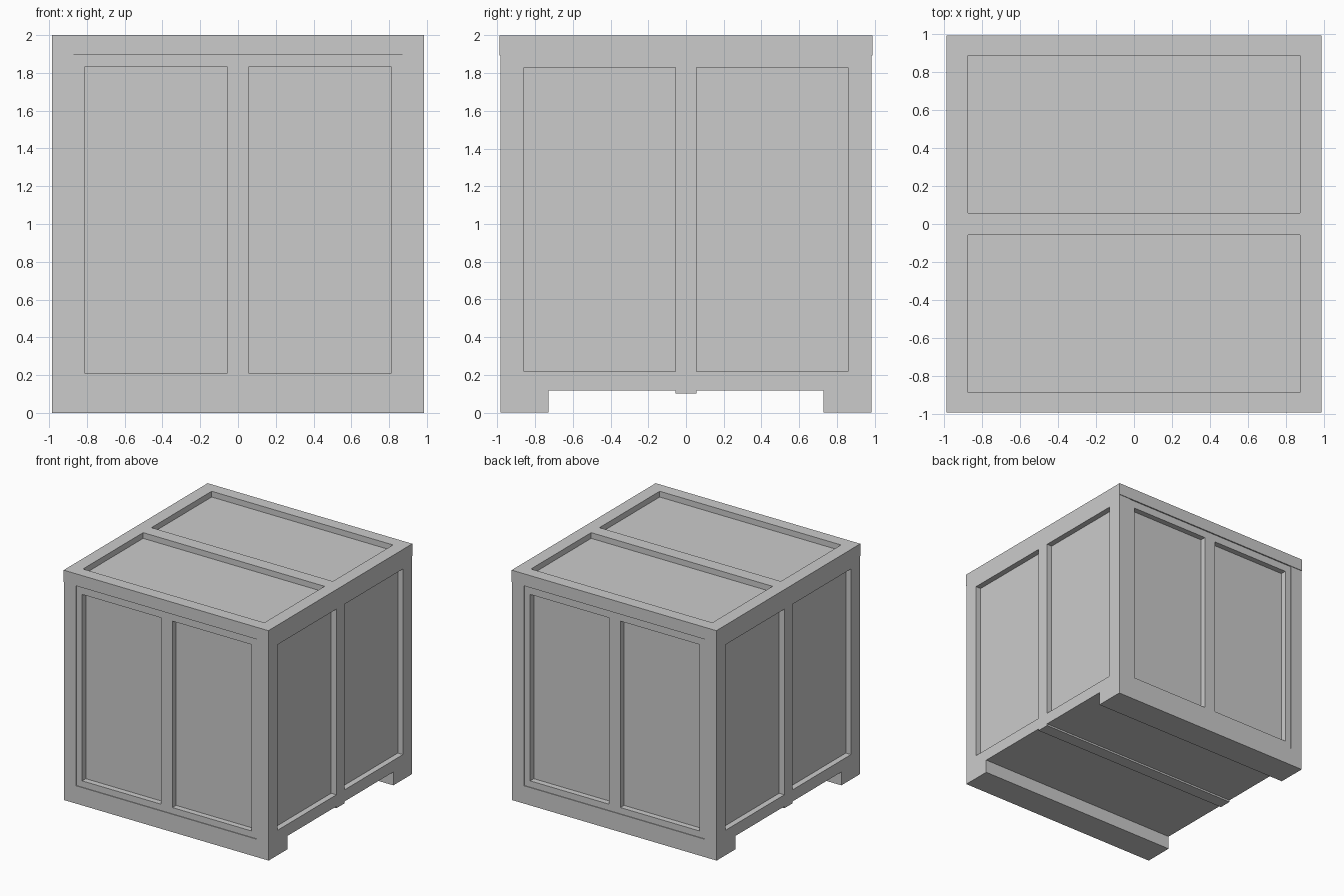
import bpy

if "Cube" in bpy.data.objects:
    bpy.data.objects.remove(bpy.data.objects["Cube"])

X, Y, H = 0.984, 0.984, 2.0     # half width, half depth of the posts, height
LID_Y, LID_Z = 0.989, 1.895     # lid stands slightly proud at front and back
FACE = 0.978                    # front/back panel frame, just behind the posts
DEPTH = 0.05                    # depth of the panels

grey = bpy.data.materials.new("grey")
grey.diffuse_color = (0.6, 0.6, 0.6, 1)
grey.use_nodes = True
grey.node_tree.nodes["Principled BSDF"].inputs["Base Color"].default_value = grey.diffuse_color


def box(name, x0, x1, y0, y1, z0, z1):
    bpy.ops.mesh.primitive_cube_add(
        size=1, location=((x0 + x1) / 2, (y0 + y1) / 2, (z0 + z1) / 2))
    ob = bpy.context.object
    ob.name = name
    ob.scale = (x1 - x0, y1 - y0, z1 - z0)
    bpy.ops.object.transform_apply(location=True, rotation=False, scale=True)
    ob.data.materials.append(grey)
    return ob


def cut(target, *bounds):
    """Remove a box-shaped volume from the target."""
    cutter = box("cutter", *bounds)
    cutter.hide_render = True
    mod = target.modifiers.new("cut", 'BOOLEAN')
    mod.operation = 'DIFFERENCE'
    mod.solver = 'EXACT'
    mod.object = cutter
    bpy.context.view_layer.objects.active = target
    bpy.ops.object.modifier_apply(modifier=mod.name)
    bpy.data.objects.remove(cutter, do_unlink=True)


def span(side, a, b):
    """Ordered interval a..b, mirrored when side is -1."""
    return sorted((side * a, side * b))


# Crate body and lid
body = box("crate_body", -X, X, -Y, Y, 0, LID_Z)
lid = box("crate_lid", -X, X, -LID_Y, LID_Y, LID_Z, H)

# Gap under the crate, leaving two feet and a thin centre runner
cut(body, -1.2, 1.2, -0.728, 0.728, -0.2, 0.1)
for s in (-1, 1):
    cut(body, -1.2, 1.2, *span(s, 0.055, 0.728), -0.2, 0.116)

for s in (-1, 1):
    # Shallow step around the front and back frames
    cut(body, -0.87, 0.87, *span(s, FACE, 1.2), 0.155, LID_Z + 0.1)
    # Two sunken panels per wall, and one in each half of the lid
    for t in (-1, 1):
        cut(body, *span(t, 0.055, 0.813), *span(s, FACE - DEPTH, 1.2), 0.21, 1.83)
        cut(body, *span(s, X - DEPTH, 1.2), *span(t, 0.055, 0.86), 0.217, 1.83)
    cut(lid, -0.872, 0.872, *span(s, 0.057, 0.884), H - DEPTH, H + 0.2)
